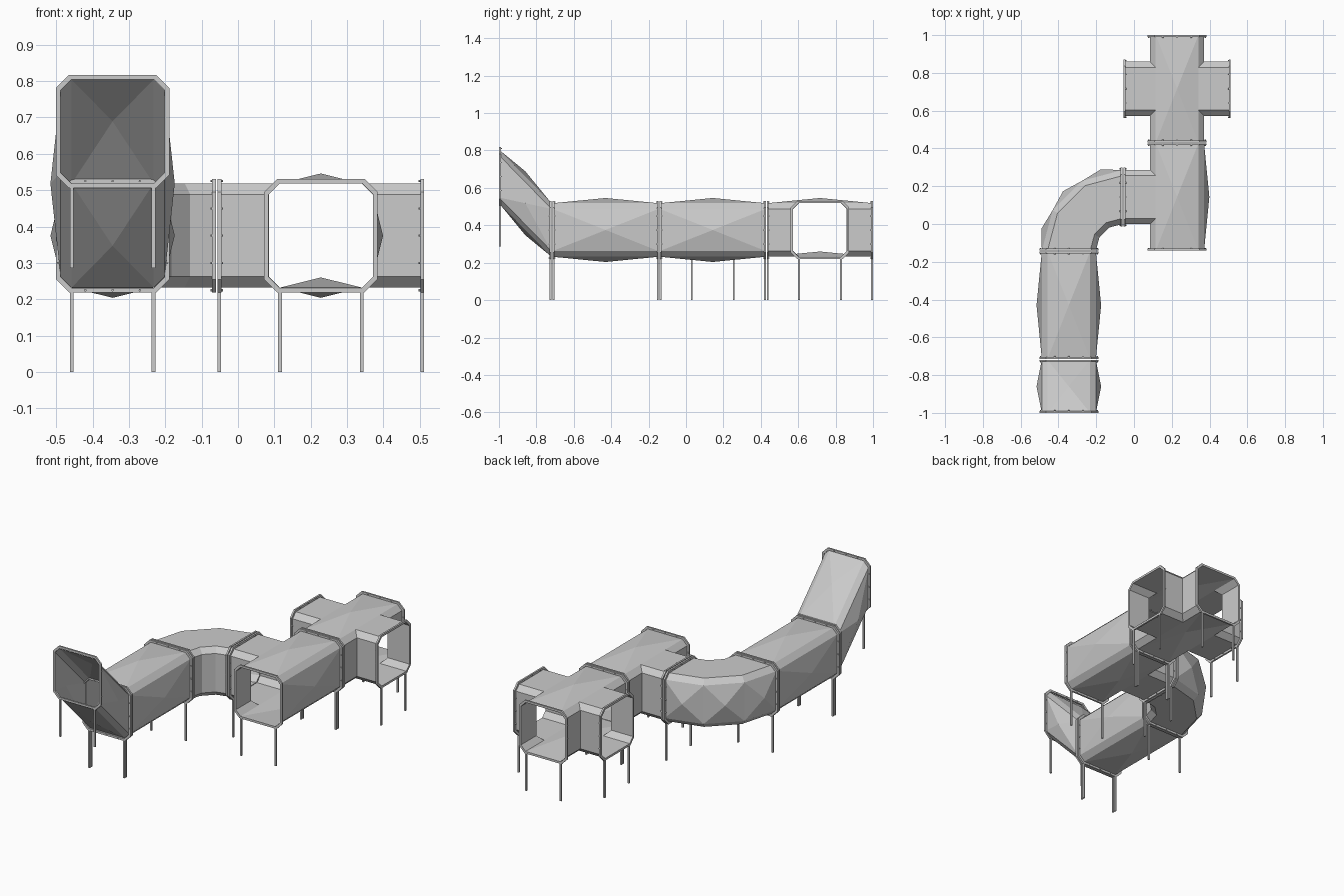
import bpy, bmesh, math
from mathutils import Vector

if "Cube" in bpy.data.objects:
    bpy.data.objects.remove(bpy.data.objects["Cube"])

grey = bpy.data.materials.new("light grey plastic")
grey.diffuse_color = (0.6, 0.6, 0.6, 1)
grey.use_nodes = True
grey.node_tree.nodes["Principled BSDF"].inputs["Base Color"].default_value = grey.diffuse_color

H, C = 0.143, 0.113      # tunnel half width, half width of its flat sides
L = 0.284                # centre of a piece to its end
BULGE = 0.028            # height of the pyramid bulges
ZC = 0.375               # tunnel axis height
CX, TX = -0.345, 0.228   # the two tunnel lines
CROSS_Y, TEE_Y, STRAIGHT_Y = 0.716, 0.143, -0.43


def make(name, faces, clean=True):
    bm = bmesh.new()
    for f in faces:
        bm.faces.new([bm.verts.new(p) for p in f])
    bmesh.ops.remove_doubles(bm, verts=bm.verts, dist=1e-5)
    bmesh.ops.recalc_face_normals(bm, faces=bm.faces)
    me = bpy.data.meshes.new(name)
    bm.to_mesh(me)
    bm.free()
    me.materials.append(grey)
    ob = bpy.data.objects.new(name, me)
    bpy.context.collection.objects.link(ob)
    return ob


def fan(quad, apex):
    return [[quad[i], quad[(i + 1) % 4], apex] for i in range(4)]


# tunnel piece along y, with optional side branches and a sheared rise
def tunnel(name, cx, cy, cz, length=L, branches=(), bottom=-1, slope=0):
    F = []
    for t in (-1, 1):                                   # roof and floor
        q = [(-C, -length, t * H), (C, -length, t * H), (C, length, t * H), (-C, length, t * H)]
        F += fan(q, (0, 0, t * H + BULGE * (bottom if t < 0 else 1)))
    for s in (-1, 1):
        if s not in branches:                           # plain wall
            q = [(s * H, -length, -C), (s * H, length, -C), (s * H, length, C), (s * H, -length, C)]
            F += fan(q, (s * (H + BULGE), 0, 0))
            for t in (-1, 1):
                F.append([(s * H, -length, t * C), (s * H, length, t * C),
                          (s * C, length, t * H), (s * C, -length, t * H)])
            continue
        for e in (-1, 1):                               # mitred opening and branch walls
            for sw in (False, True):
                a, b = (e, s) if sw else (s, e)
                part = [[(a * H, b * H, -C), (a * H, b * length, -C),
                         (a * H, b * length, C), (a * H, b * H, C)]]
                for t in (-1, 1):
                    part.append([(a * H, b * length, t * C), (a * H, b * H, t * C),
                                 (a * C, b * C, t * H), (a * C, b * length, t * H)])
                F += [[(p[1], p[0], p[2]) if sw else p for p in f] for f in part]
        for t in (-1, 1):
            F.append([(s * C, -C, t * H), (s * length, -C, t * H),
                      (s * length, C, t * H), (s * C, C, t * H)])
    F = [[(x + cx, y + cy, z + cz + slope * y) for x, y, z in f] for f in F]
    make(name, F)


def octagon(h, c):
    return [(h, -c), (h, c), (c, h), (-c, h), (-h, c), (-h, -c), (-c, -h), (c, -h)]


def prism(outline, w0, w1):
    n = len(outline)
    F = [[(u, w0, v) for u, v in outline], [(u, w1, v) for u, v in outline]]
    for i in range(n):
        (a, b), (c, d) = outline[i], outline[(i + 1) % n]
        F.append([(a, w0, b), (c, w0, d), (c, w1, d), (a, w1, b)])
    return F


# end flange with bolts and a pair of legs; out = outward direction along the axis
def flange(name, x, y, z, axis, out, legs=True):
    def place(F):
        return [[(x + u, y + w * out, z + v) if axis == 'y' else (x + w * out, y + u, z + v)
                 for u, w, v in f] for f in F]
    T = 0.010
    outer, inner = octagon(0.156, 0.120), octagon(0.1435, 0.1135)
    F = []
    for i in range(8):
        j = (i + 1) % 8
        ring = [(*outer[i], 0), (*outer[j], 0), (*outer[j], -T), (*outer[i], -T)]
        ring2 = [(*inner[i], 0), (*inner[j], 0), (*inner[j], -T), (*inner[i], -T)]
        P = lambda p: (p[0], p[2], p[1])
        o, n = [P(p) for p in ring], [P(p) for p in ring2]
        F += [o, n, [o[0], o[1], n[1], n[0]], [o[3], o[2], n[2], n[3]]]
    make(name + "_flange", place(F))
    B = []
    for k in (-0.075, 0, 0.075):
        for u, v in ((k, 0.15), (k, -0.15), (0.15, k), (-0.15, k)):
            hexa = [(u + 0.0035 * math.cos(i * math.pi / 3), v + 0.0035 * math.sin(i * math.pi / 3))
                    for i in range(6)]
            B += prism(hexa, -T - 0.005, 0.002 if legs else 0.001)
    # keep bolt heads inside the overall length
    B = [[(u, min(w, 0), v) for u, w, v in f] for f in B]
    make(name + "_bolts", place(B))
    if legs:
        G = []
        for s in (-1, 1):
            u = s * 0.1125
            r = 0.005
            sq = [(u - r, -0.375), (u + r, -0.375), (u + r, -0.150), (u - r, -0.150)]
            G += prism(sq, -0.0098, -0.0002)
        F = place(G)
        # legs hang a fixed length below the flange
        make(name + "_legs", F)


# quarter-turn elbow swept about a pivot
def elbow(name, px, py):
    prof = [(L - u, v) for u, v in octagon(H, C)]
    F = []
    for k in range(3):
        a0, a1 = math.radians(30 * k), math.radians(30 * k + 30)
        P = lambda r, z, a: Vector((px - r * math.cos(a), py + r * math.sin(a), ZC + z))
        for i in range(8):
            (r0, z0), (r1, z1) = prof[i], prof[(i + 1) % 8]
            q = [P(r0, z0, a0), P(r1, z1, a0), P(r1, z1, a1), P(r0, z0, a1)]
            if i == 4:                                  # bulged outer wall
                F += fan(q, P(L + H + 0.018, 0, (a0 + a1) / 2))
            else:
                F.append(q)
    make(name, F)


# entry chute rising to the front
SY0, SY1, RISE = -1.0, -0.719, 0.2865
tunnel("entry_chute", CX, (SY0 + SY1) / 2, ZC + RISE / 2, (SY1 - SY0) / 2,
       slope=-RISE / (SY1 - SY0))
flange("chute_front", CX, SY0, ZC + RISE, 'y', -1)
flange("chute_back", CX, SY1, ZC, 'y', 1)

# straight tunnel
tunnel("straight_tunnel", CX, STRAIGHT_Y, ZC)
for s, n in ((-1, "front"), (1, "back")):
    flange("straight_" + n, CX, STRAIGHT_Y + s * L, ZC, 'y', s)

# elbow
elbow("elbow_tunnel", CX + L, TEE_Y - L)
flange("elbow_front", CX, TEE_Y - L, ZC, 'y', -1, legs=False)
flange("elbow_side", CX + L, TEE_Y, ZC, 'x', 1, legs=False)

# tee and cross junctions
tunnel("tee_tunnel", TX, TEE_Y, ZC, branches=(-1,))
tunnel("cross_tunnel", TX, CROSS_Y, ZC, branches=(-1, 1), bottom=1)
for name, cy, sides in (("tee", TEE_Y, (-1,)), ("cross", CROSS_Y, (-1, 1))):
    for s in (-1, 1):
        flange(f"{name}_{'back' if s > 0 else 'front'}", TX, cy + s * L, ZC, 'y', s)
    for s in sides:
        flange(f"{name}_{'right' if s > 0 else 'left'}", TX + s * L, cy, ZC, 'x', s)
